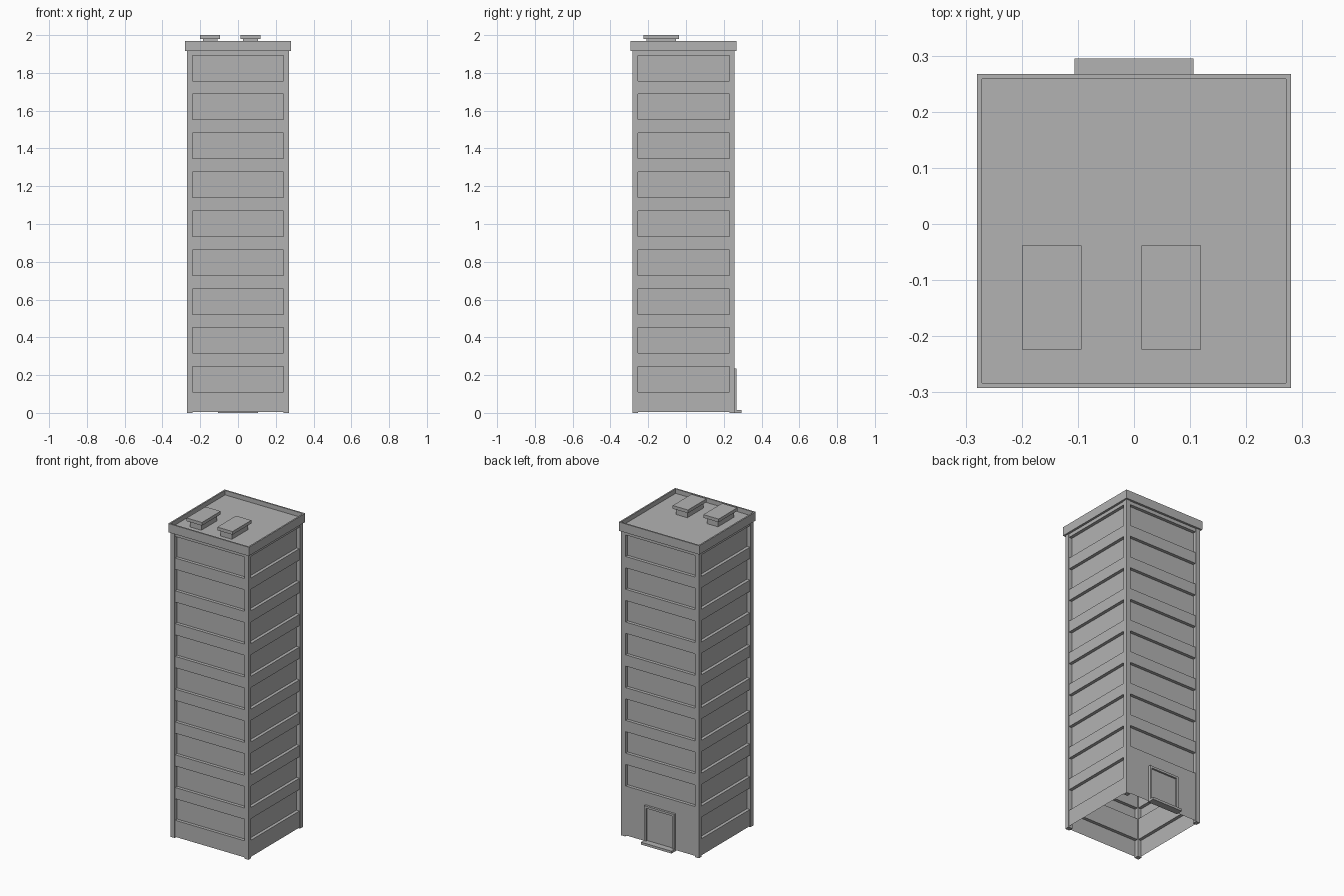
import bpy, bmesh, math
from mathutils import Matrix, Vector

if "Cube" in bpy.data.objects:
    bpy.data.objects.remove(bpy.data.objects["Cube"], do_unlink=True)

CY = -0.0125            # tower axis in y
HALF = 0.27             # half width over the corner posts
POST = 0.028            # corner post size
WALL = HALF - 0.004     # wall plane, just behind the posts
GLASS = HALF - 0.024    # recessed window plane
FLOOR, SILL, HEAD = 0.206, 0.11, 0.245
TOP, ROOF = 1.92, 1.942

grey = bpy.data.materials.new("concrete_grey")
grey.use_nodes = True
grey.diffuse_color = (0.45, 0.45, 0.45, 1)
grey.node_tree.nodes["Principled BSDF"].inputs["Base Color"].default_value = (0.45, 0.45, 0.45, 1)


def finish(name, bm):
    mesh = bpy.data.meshes.new(name)
    bm.to_mesh(mesh)
    bm.free()
    mesh.materials.append(grey)
    obj = bpy.data.objects.new(name, mesh)
    bpy.context.collection.objects.link(obj)
    return obj


def box(name, x, y, z):
    """Box from three (low, high) ranges."""
    bm = bmesh.new()
    size = Vector([r[1] - r[0] for r in (x, y, z)])
    mid = Vector([(r[0] + r[1]) / 2 for r in (x, y, z)])
    bmesh.ops.create_cube(bm, size=1)
    bmesh.ops.scale(bm, vec=size, verts=bm.verts)
    bmesh.ops.translate(bm, vec=mid, verts=bm.verts)
    return finish(name, bm)


def wall(name, angle, first_floor):
    """Stepped wall profile with a recessed window strip per floor, swept sideways."""
    profile = [(WALL, 0.006)]
    for i in range(first_floor, 9):
        lo, hi = SILL + i * FLOOR, HEAD + i * FLOOR
        profile += [(WALL, lo), (GLASS, lo), (GLASS, hi), (WALL, hi)]
    profile.append((WALL, TOP))
    w = HALF - POST
    bm = bmesh.new()
    rows = [[bm.verts.new((x, -d, z)) for x in (-w, w)] for d, z in profile]
    for a, b in zip(rows, rows[1:]):
        bm.faces.new((a[0], a[1], b[1], b[0]))
    turn = Matrix.Translation((0, CY, 0)) @ Matrix.Rotation(angle, 4, "Z")
    bmesh.ops.transform(bm, matrix=turn, verts=bm.verts)
    finish(name, bm)


# Walls: the back leaves its ground floor plain for the door
wall("front_wall", 0, 0)
wall("left_wall", math.pi / 2, 0)
wall("back_wall", math.pi, 1)
wall("right_wall", -math.pi / 2, 0)

# Corner posts
for sx, side in ((1, "left"), (-1, "right")):
    for sy, end in ((1, "back"), (-1, "front")):
        x = sorted((sx * HALF, sx * (HALF - POST)))
        y = sorted((CY + sy * HALF, CY + sy * (HALF - POST)))
        box(f"{end}_{side}_post", x, y, (0, TOP))

# Roof cap with a raised parapet rim
cap = box("roof_parapet", (-0.28, 0.28), (CY - 0.28, CY + 0.28), (TOP - 0.005, 1.97))
bm = bmesh.new()
bm.from_mesh(cap.data)
top = max(bm.faces, key=lambda f: f.calc_center_median().z)
bmesh.ops.inset_region(bm, faces=[top], thickness=0.013)
sunk = bmesh.ops.extrude_discrete_faces(bm, faces=[top])["faces"][0]
bmesh.ops.translate(bm, verts=sunk.verts, vec=(0, 0, ROOF - 1.97))
bm.to_mesh(cap.data)
bm.free()

# Rooftop vents: narrow base under an overhanging lid
for name, x0 in (("right_vent", -0.2), ("left_vent", 0.013)):
    x1 = x0 + 0.106
    box(name + "_base", (x0 + 0.014, x1 - 0.014), (-0.21, -0.052), (ROOF - 0.002, 1.98))
    box(name + "_lid", (x0, x1), (-0.224, -0.038), (1.98, 2.0))

# Back entrance: door leaf, frame and doorstep
back = CY + WALL
for s, side in ((1, "left"), (-1, "right")):
    box(f"door_{side}_jamb", sorted((s * 0.104, s * 0.09)), (back - 0.003, back + 0.014), (0.006, 0.235))
box("door_lintel", (-0.09, 0.09), (back - 0.003, back + 0.014), (0.221, 0.235))
box("door_leaf", (-0.09, 0.09), (back - 0.003, back + 0.003), (0.006, 0.221))
box("doorstep", (-0.106, 0.106), (back - 0.003, 0.295), (0, 0.015))
